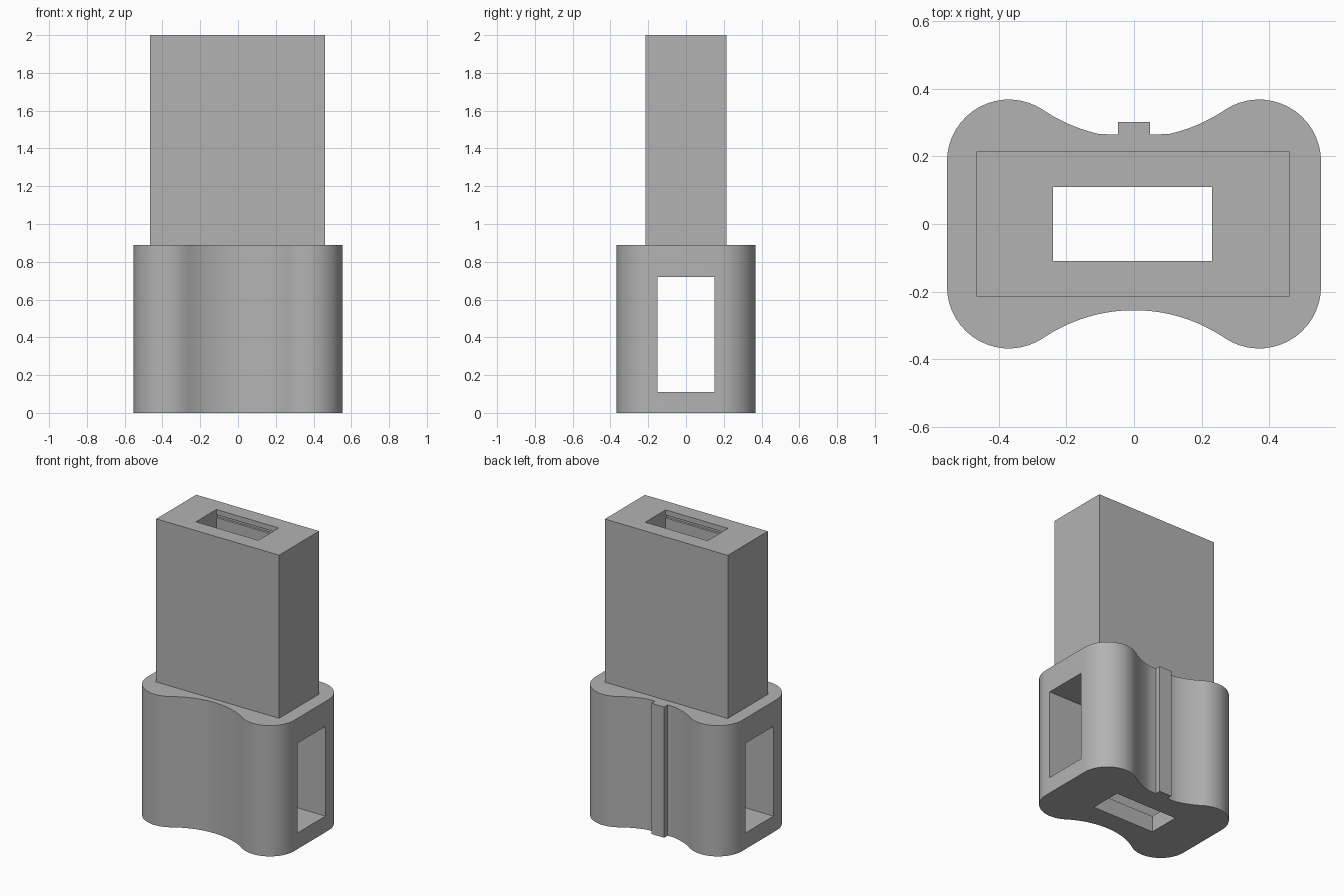
import bpy, bmesh, math
from mathutils import Vector

cube = bpy.data.objects.get("Cube")
if cube:
    bpy.data.objects.remove(cube, do_unlink=True)

grey = bpy.data.materials.new("plain_grey")
grey.use_nodes = True
COLOUR = (0.45, 0.45, 0.45, 1)
grey.diffuse_color = COLOUR
grey.node_tree.nodes["Principled BSDF"].inputs["Base Color"].default_value = COLOUR


def prism(name, outline, z0, z1):
    """Closed vertical prism from a counter-clockwise outline."""
    bm = bmesh.new()
    base = bm.faces.new([bm.verts.new((x, y, z0)) for x, y in outline])
    top = bmesh.ops.extrude_face_region(bm, geom=[base])["geom"]
    moved = [v for v in top if isinstance(v, bmesh.types.BMVert)]
    bmesh.ops.translate(bm, verts=moved, vec=(0, 0, z1 - z0))
    bmesh.ops.recalc_face_normals(bm, faces=bm.faces)
    mesh = bpy.data.meshes.new(name)
    bm.to_mesh(mesh)
    bm.free()
    mesh.materials.append(grey)
    obj = bpy.data.objects.new(name, mesh)
    bpy.context.collection.objects.link(obj)
    return obj


def box(name, x0, x1, y0, y1, z0, z1):
    return prism(name, [(x0, y0), (x1, y0), (x1, y1), (x0, y1)], z0, z1)


def combine(target, other, operation):
    """Apply a boolean and discard the helper."""
    bpy.context.view_layer.objects.active = target
    mod = target.modifiers.new(operation, "BOOLEAN")
    mod.operation, mod.solver, mod.object = operation, "EXACT", other
    bpy.ops.object.modifier_apply(modifier=mod.name)
    bpy.data.objects.remove(other, do_unlink=True)


# Waisted outline: a concave arc tangent to a rounded corner
CX, CY, R, WAIST = 0.37, 0.185, 0.183, 0.255
BIG = (CX**2 + (WAIST - CY)**2 - R**2) / (2 * (R - WAIST + CY))
centre_y = WAIST + BIG
tilt = math.atan2(CX, centre_y - CY)


def quarter(steps=16):
    """Waist centre to flat side, in the +x +y quadrant."""
    pts = []
    for i in range(steps):
        a = tilt * i / steps
        pts.append((BIG * math.sin(a), centre_y - BIG * math.cos(a)))
    start = math.pi / 2 + tilt
    for i in range(steps + 1):
        a = start * (1 - i / steps)
        pts.append((CX + R * math.cos(a), CY + R * math.sin(a)))
    return pts


# Back half carries a shallow flat and a raised key rib
KEY, KEY_Y, FLAT_Y = 0.047, 0.302, 0.265
q = quarter()
back = [(KEY, KEY_Y), (KEY, FLAT_Y), (0.075, FLAT_Y)]
back += [p for p in q if p[0] > 0.1 or p[1] < 0.2]
front = [(x, -y) for x, y in reversed(q)]
right_half = back + front
left_half = [(-x, y) for x, y in reversed(right_half[:-1])]
outline = (right_half + left_half)[::-1]

# Waisted base with the upper block merged in
body = prism("adapter_body", outline, 0, 0.89)
combine(body, box("upper_block", -0.465, 0.46, -0.215, 0.215, 0.5, 2), "UNION")

# Sideways window, vertical channel and a fine groove below its mouth
combine(body, box("side_window", -1, 1, -0.15, 0.15, 0.11, 0.72), "DIFFERENCE")
combine(body, box("channel", -0.24, 0.23, -0.11, 0.11, -0.1, 2.1), "DIFFERENCE")
combine(body, box("groove", -0.24, 0.23, -0.125, 0.125, 1.945, 1.965), "DIFFERENCE")

# Smooth curved walls, keep hard edges
bpy.ops.object.select_all(action="DESELECT")
body.select_set(True)
bpy.context.view_layer.objects.active = body
bpy.ops.object.shade_smooth_by_angle(angle=math.radians(30))
